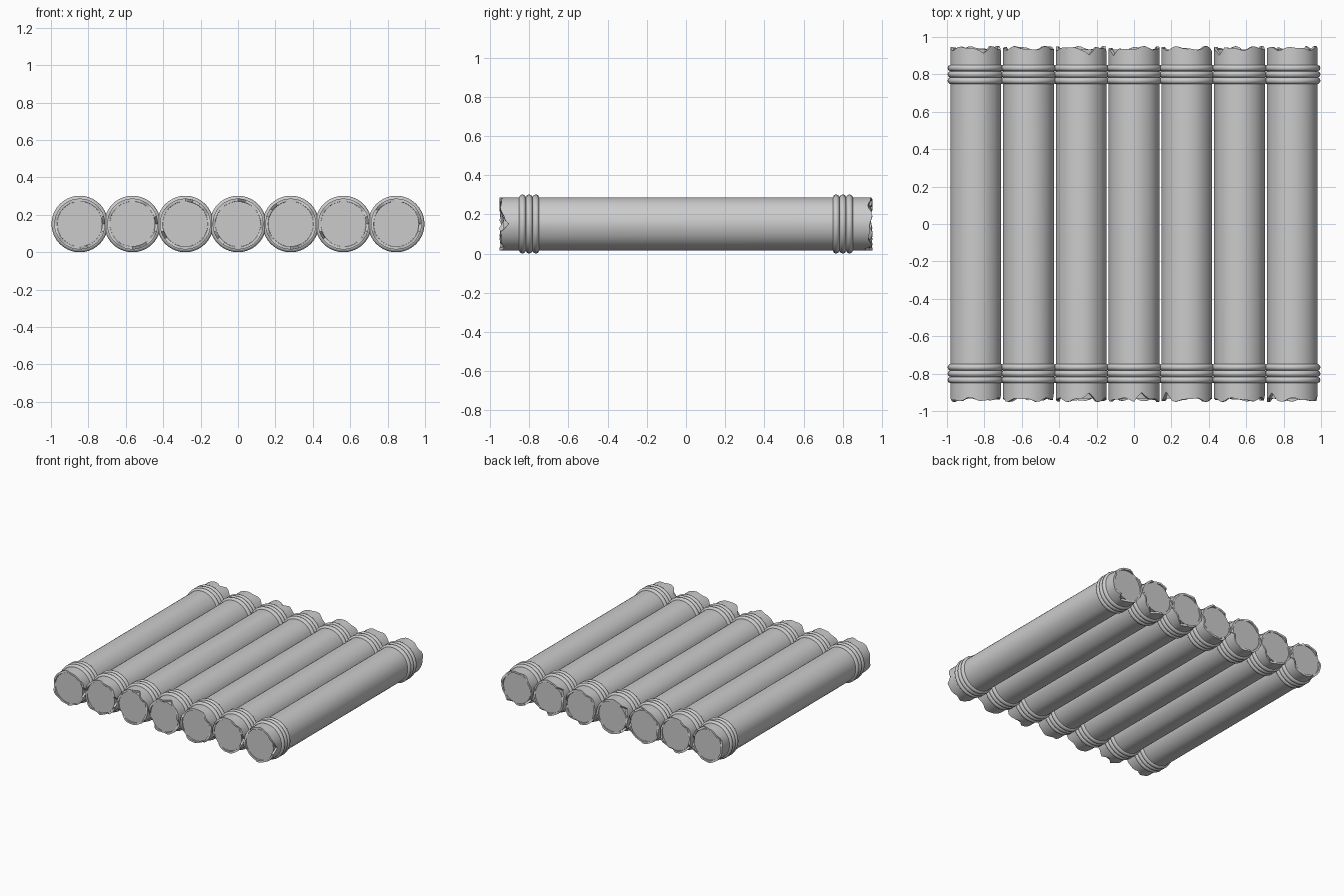
import bpy, bmesh, math, random
from math import sin, cos, tau

random.seed(7)
cube = bpy.data.objects.get("Cube")
if cube:
    bpy.data.objects.remove(cube, do_unlink=True)

COUNT, SPACING, AXIS_Z = 7, 0.282, 0.151
SIDES = 40

grey = bpy.data.materials.new("plain_grey")
grey.use_nodes = True
grey.diffuse_color = (0.6, 0.6, 0.6, 1)
grey.node_tree.nodes["Principled BSDF"].inputs["Base Color"].default_value = (0.6, 0.6, 0.6, 1)


def finish(bm, name, x, angle=35):
    bmesh.ops.recalc_face_normals(bm, faces=bm.faces)
    mesh = bpy.data.meshes.new(name)
    bm.to_mesh(mesh)
    bm.free()
    mesh.materials.append(grey)
    obj = bpy.data.objects.new(name, mesh)
    bpy.context.collection.objects.link(obj)
    obj.location = (x, 0, AXIS_Z)
    bpy.ops.object.select_all(action="DESELECT")
    obj.select_set(True)
    bpy.context.view_layer.objects.active = obj
    bpy.ops.object.shade_smooth_by_angle(angle=math.radians(angle))
    return obj


def ring(bm, radius, ys, sides=SIDES):
    """Circle around the log axis; ys gives the position along it for each corner."""
    return [bm.verts.new((radius * cos(tau * i / sides), ys[i], radius * sin(tau * i / sides)))
            for i in range(sides)]


def bridge(bm, a, b):
    n = len(a)
    for i in range(n):
        bm.faces.new((a[i], a[(i + 1) % n], b[(i + 1) % n], b[i]))


def torn_edge():
    """Wavy bark end with a few V-shaped notches."""
    p, q = random.uniform(0, tau), random.uniform(0, tau)
    ys = [0.939 + 0.008 * sin(5 * tau * i / SIDES + p) + 0.005 * sin(9 * tau * i / SIDES + q)
          for i in range(SIDES)]
    for start in random.sample(range(0, SIDES, 8), 2):
        depth = random.uniform(0.025, 0.045)
        for k, share in ((-1, 0.5), (0, 1), (1, 0.5)):
            ys[(start + k) % SIDES] = 0.94 - depth * share
    return ys


def add_bark(x):
    # Hollow bark tube, torn at both ends
    bm = bmesh.new()
    front, back = [-y for y in torn_edge()], torn_edge()
    loops = [ring(bm, r, ys) for r, ys in
             ((0.136, front), (0.136, back), (0.121, back), (0.121, front))]
    for i in range(4):
        bridge(bm, loops[i], loops[(i + 1) % 4])
    finish(bm, "log_bark", x)


def add_core(x):
    # Solid wood with flat sawn ends
    bm = bmesh.new()
    a, b = (ring(bm, 0.1205, [y] * SIDES) for y in (-0.932, 0.932))
    bridge(bm, a, b)
    bm.faces.new(a)
    bm.faces.new(b)
    finish(bm, "log_core", x)


def add_rope(x, y, name):
    # One rounded rope loop hugging the log
    bm = bmesh.new()
    loops = []
    for k in range(10):
        t = tau * k / 10
        loops.append(ring(bm, 0.133 + 0.018 * cos(t), [y + 0.0175 * sin(t)] * SIDES))
    for k in range(10):
        bridge(bm, loops[k], loops[(k + 1) % 10])
    finish(bm, name, x, 60)


for n in range(COUNT):
    x = (n - (COUNT - 1) / 2) * SPACING
    add_bark(x)
    add_core(x)
    for side, label in ((-1, "front_rope"), (1, "back_rope")):
        for offset in (-0.034, 0, 0.034):
            add_rope(x, side * 0.8 + offset, label)
